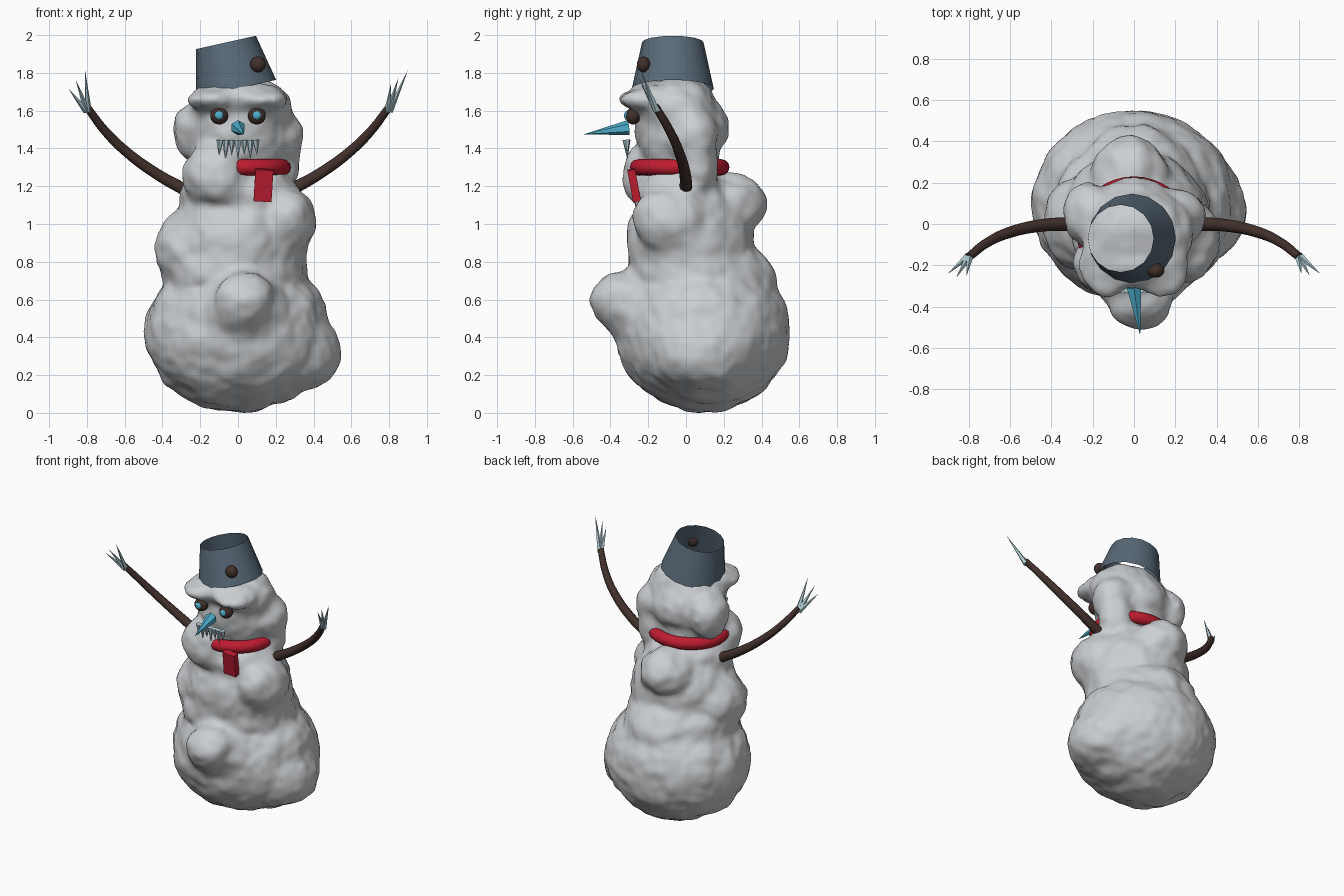
import bpy, bmesh, math
from mathutils import Vector, Matrix, noise

cube = bpy.data.objects.get("Cube")
if cube:
    bpy.data.objects.remove(cube, do_unlink=True)


def material(name, r, g, b):
    m = bpy.data.materials.new(name)
    m.use_nodes = True
    m.diffuse_color = (r, g, b, 1)
    m.node_tree.nodes["Principled BSDF"].inputs["Base Color"].default_value = (r, g, b, 1)
    return m


SNOW = material("snow", 0.6, 0.62, 0.64)
HAT = material("blue grey metal", 0.1, 0.145, 0.19)
BROWN = material("dark brown", 0.055, 0.03, 0.024)
RED = material("scarf red", 0.52, 0.012, 0.03)
BLUE = material("bright ice blue", 0.08, 0.43, 0.62)
ICE = material("pale ice", 0.45, 0.62, 0.68)


def add_mesh(name, bm, mat, smooth=True):
    me = bpy.data.meshes.new(name)
    bm.to_mesh(me)
    bm.free()
    for p in me.polygons:
        p.use_smooth = smooth
    me.materials.append(mat)
    ob = bpy.data.objects.new(name, me)
    bpy.context.collection.objects.link(ob)
    return ob


def bake(ob):
    """Replace an object by its evaluated mesh."""
    dg = bpy.context.evaluated_depsgraph_get()
    me = bpy.data.meshes.new_from_object(ob.evaluated_get(dg))
    new = bpy.data.objects.new(ob.name, me)
    bpy.context.collection.objects.link(new)
    name = ob.name
    bpy.data.objects.remove(ob, do_unlink=True)
    new.name = name
    return new


def ellipsoid(bm, centre, radii):
    mat = Matrix.Translation(centre) @ Matrix.Diagonal((*radii, 1))
    bmesh.ops.create_icosphere(bm, subdivisions=4, radius=1, matrix=mat)


def spike(bm, base, tip, radius, sides):
    base, tip = Vector(base), Vector(tip)
    d = tip - base
    mat = Matrix.Translation((base + tip) / 2) @ d.to_track_quat('Z', 'Y').to_matrix().to_4x4()
    bmesh.ops.create_cone(bm, cap_ends=True, segments=sides, radius1=radius,
                          radius2=0, depth=d.length, matrix=mat)


# Snow body: overlapping lumps fused into one skin (centre, radii)
LUMPS = [
    (0, .09, .42, .49, .46, .42),         # base
    (.28, .08, .32, .265, .28, .22),      # base side bulge
    (0, .2, .7, .3, .275, .2),            # base back bulge
    (.03, -.34, .59, .16, .17, .16),      # belly knob
    (.02, -.25, .53, .23, .17, .21),      # belly under the knob
    (-.02, .05, .74, .38, .36, .2),       # waist
    (0, .02, .9, .36, .33, .36),          # torso
    (-.25, 0, .87, .19, .22, .2),         # torso side
    (.25, -.08, 1.02, .16, .2, .18),      # chest lump
    (0, -.03, 1.16, .31, .25, .18),       # shoulders
    (-.115, -.165, 1.26, .175, .17, .18),  # throat lump
    (-.02, .25, 1.11, .18, .18, .155),    # back lump
    (0, -.01, 1.33, .23, .18, .15),       # neck
    (.2, .06, 1.32, .13, .105, .15),      # neck side
    (0, -.03, 1.48, .26, .22, .28),       # head
    (.015, -.05, 1.61, .27, .22, .17),    # crown
    (0, -.14, 1.67, .24, .17, .09),       # forehead
    (0, -.1, 1.51, .22, .17, .15),        # face
    (-.22, .05, 1.5, .125, .15, .16),     # cheek
    (.22, .03, 1.46, .125, .14, .14),     # cheek
    (0, .08, 1.52, .18, .15, .16),        # back of head
]
bm = bmesh.new()
for x, y, z, rx, ry, rz in LUMPS:
    ellipsoid(bm, (x, y, z), (rx, ry, rz))
for side in (-1, 1):                      # brow ridges
    ellipsoid(bm, (side * .13, -.2, 1.66), (.14, .16, .053))
body = add_mesh("snow_body", bm, SNOW)
rm = body.modifiers.new("fuse", 'REMESH')
rm.mode = 'VOXEL'
rm.voxel_size = 0.022
sm = body.modifiers.new("soften", 'SMOOTH')
sm.factor = 0.5
sm.iterations = 14
body = bake(body)
me = body.data
moves = []
for v in me.vertices:
    amount = 0.004 + 0.015 * noise.noise(v.co * 7) + 0.008 * noise.noise(v.co * 16)
    moves.append(v.co + v.normal * amount)
floor = min(c.z for c in moves)
for v, c in zip(me.vertices, moves):
    v.co = c
    v.co.z -= floor * max(0, 1 - c.z)
for p in me.polygons:
    p.use_smooth = True

# Bucket hat: open tapered tube, tipped sideways
bm = bmesh.new()
tilt = Matrix.Translation((-.01, -.07, 1.716)) @ Matrix.Rotation(math.radians(-12.5), 4, 'Y')
bmesh.ops.create_cone(bm, cap_ends=False, segments=16, radius1=.217, radius2=.163,
                      depth=.251, matrix=tilt @ Matrix.Translation((0, 0, .1255)))
add_mesh("bucket_hat", bm, HAT)

bm = bmesh.new()
ellipsoid(bm, (.105, -.225, 1.845), (.042, .035, .042))
add_mesh("hat_button", bm, BROWN)

# Eyes
for side, label in ((1, "left"), (-1, "right")):
    bm = bmesh.new()
    ellipsoid(bm, (side * .1, -.28, 1.572), (.047, .04, .045))
    add_mesh(label + "_eye", bm, BROWN)
    bm = bmesh.new()
    ellipsoid(bm, (side * .1, -.312, 1.575), (.023, .016, .023))
    add_mesh(label + "_pupil", bm, BLUE)

# Icicle nose
bm = bmesh.new()
spike(bm, (0, -.305, 1.51), (.03, -.54, 1.475), .04, 6)
add_mesh("icicle_nose", bm, BLUE, False)

# Icicle teeth
bm = bmesh.new()
COUNT = 7
for i in range(COUNT):
    x = -.095 + .19 * i / (COUNT - 1)
    drop = .105 if i % 2 else .08
    spike(bm, (x, -.315, 1.445), (x * 1.05, -.31, 1.445 - drop), .021, 6)
add_mesh("icicle_teeth", bm, ICE, False)

# Branch arms with ice claws
PATH = [(.27, 0, 1.175), (.43, -.005, 1.265), (.6, -.04, 1.39), (.71, -.09, 1.5), (.8, -.16, 1.62)]
LEFT_TIPS = [(.9, -.24, 1.815), (.85, -.25, 1.775), (.81, -.24, 1.745)]
RIGHT_TIPS = [(-.81, -.25, 1.815), (-.86, -.26, 1.765), (-.9, -.24, 1.72)]
for side, label, tips in ((1, "left", LEFT_TIPS), (-1, "right", RIGHT_TIPS)):
    cu = bpy.data.curves.new(label + "_arm", 'CURVE')
    cu.dimensions = '3D'
    cu.bevel_depth = .034
    cu.bevel_resolution = 3
    cu.use_fill_caps = True
    sp = cu.splines.new('BEZIER')
    sp.bezier_points.add(len(PATH) - 1)
    for i, (bp, (x, y, z)) in enumerate(zip(sp.bezier_points, PATH)):
        bp.co = (side * x, y, z)
        bp.handle_left_type = bp.handle_right_type = 'AUTO'
        bp.radius = 1 - .1 * i
    cu.materials.append(BROWN)
    arm = bpy.data.objects.new(label + "_arm", cu)
    bpy.context.collection.objects.link(arm)
    arm = bake(arm)
    for p in arm.data.polygons:
        p.use_smooth = len(p.vertices) == 4
    bm = bmesh.new()
    for tip in tips:
        root = (side * .797 + .1 * (tip[0] - side * .85), -.155, 1.598)
        spike(bm, root, tip, .019, 5)
    add_mesh(label + "_claws", bm, ICE, False)

# Scarf: oval ring round the neck
MAJOR, MINOR = 40, 12
bm = bmesh.new()
rings = []
for i in range(MAJOR):
    a = math.tau * i / MAJOR
    ring = []
    for j in range(MINOR):
        b = math.tau * j / MINOR
        r = .043 * math.cos(b)
        ring.append(bm.verts.new(((.237 + r) * math.cos(a), -.033 + (.22 + r) * math.sin(a),
                                  1.3 + .043 * math.sin(b))))
    rings.append(ring)
for i in range(MAJOR):
    p, q = rings[i], rings[(i + 1) % MAJOR]
    for j in range(MINOR):
        k = (j + 1) % MINOR
        bm.faces.new((p[j], q[j], q[k], p[k]))
add_mesh("scarf_ring", bm, RED)

# Hanging scarf end
bm = bmesh.new()
place = (Matrix.Translation((.135, -.275, 1.205)) @ Matrix.Rotation(.18, 4, 'X')
         @ Matrix.Rotation(.06, 4, 'Y') @ Matrix.Diagonal((.095, .042, .17, 1)))
bmesh.ops.create_cube(bm, size=1, matrix=place)
add_mesh("scarf_end", bm, RED, False)
